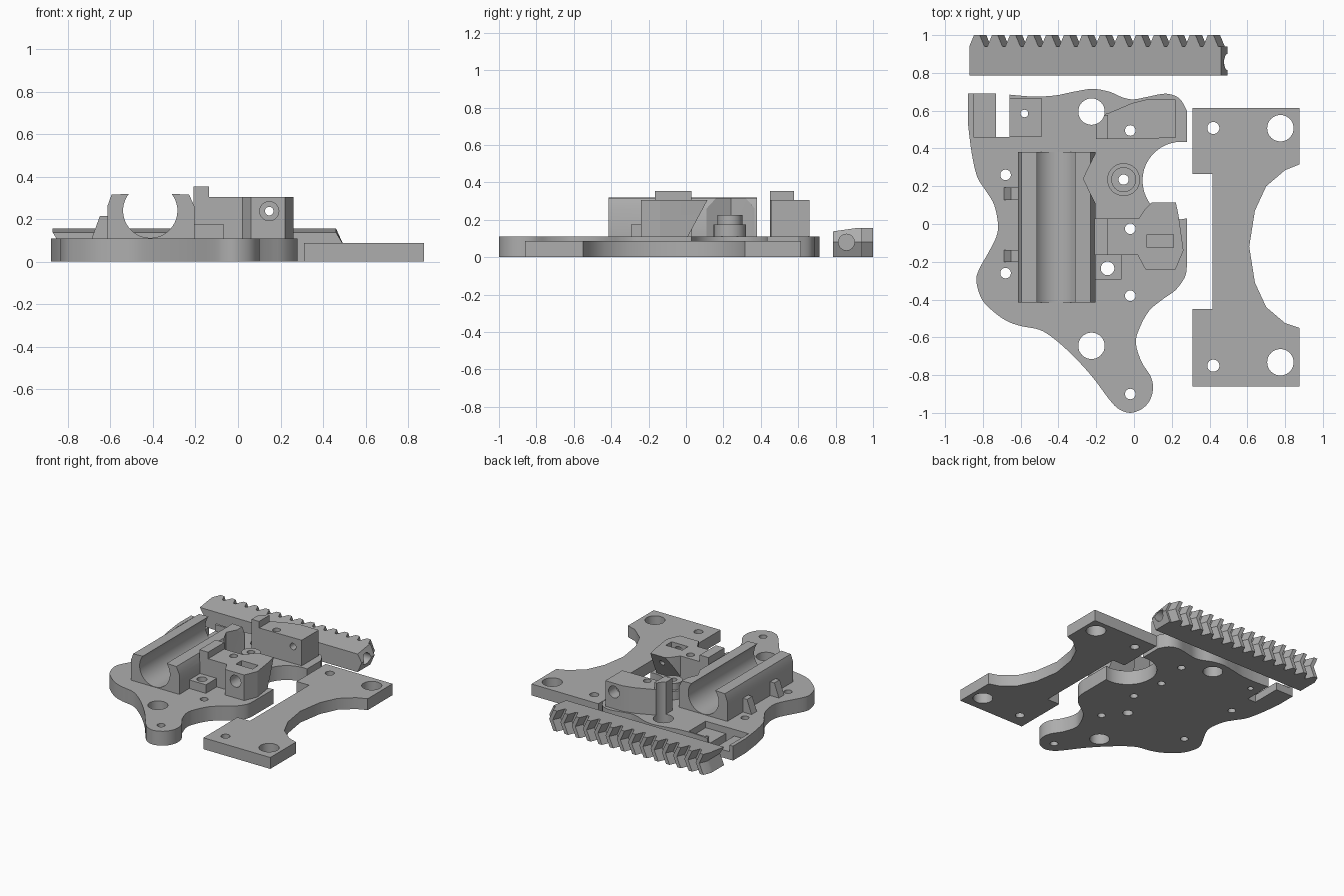
import bpy, bmesh, math
from mathutils import Vector

gray = bpy.data.materials.new("plain gray")
gray.diffuse_color = (0.42, 0.42, 0.42, 1)


def loft(name, rings):
    """Closed solid through a list of matching point rings."""
    bm = bmesh.new()
    vs = [[bm.verts.new(p) for p in r] for r in rings]
    n = len(vs[0])
    bm.faces.new(vs[0][::-1])
    bm.faces.new(vs[-1])
    for a, b in zip(vs, vs[1:]):
        for i in range(n):
            j = (i + 1) % n
            bm.faces.new((a[i], a[j], b[j], b[i]))
    bmesh.ops.recalc_face_normals(bm, faces=bm.faces)
    me = bpy.data.meshes.new(name)
    bm.to_mesh(me)
    bm.free()
    me.materials.append(gray)
    ob = bpy.data.objects.new(name, me)
    bpy.context.collection.objects.link(ob)
    return ob


def prism(name, pts, z0, z1):
    return loft(name, [[(x, y, z) for x, y in pts] for z in (z0, z1)])


def along_y(name, pts, y0, y1):
    return loft(name, [[(x, y, z) for x, z in pts] for y in (y0, y1)])


def along_x(name, pts, x0, x1):
    return loft(name, [[(x, y, z) for y, z in pts] for x in (x0, x1)])


def box(name, x0, x1, y0, y1, z0, z1):
    return prism(name, [(x0, y0), (x1, y0), (x1, y1), (x0, y1)], z0, z1)


def circle(u, v, r, n=32):
    return [(u + r * math.cos(2 * math.pi * i / n),
             v + r * math.sin(2 * math.pi * i / n)) for i in range(n)]


def smooth(pts, steps=4):
    """Curve through the points, ends kept."""
    out = []
    p = [Vector(q) for q in pts]
    p = [p[0]] + p + [p[-1]]
    for a, b, c, d in zip(p, p[1:], p[2:], p[3:]):
        for k in range(steps):
            t = k / steps
            out.append(tuple(0.5 * (2 * b + (c - a) * t + (2 * a - 5 * b + 4 * c - d) * t * t
                                    + (3 * b - a - 3 * c + d) * t ** 3)))
    return out + [tuple(p[-1])]


def modify(ob, other, op):
    m = ob.modifiers.new("bool", 'BOOLEAN')
    m.operation, m.solver, m.object = op, 'EXACT', other
    bpy.context.view_layer.objects.active = ob
    bpy.ops.object.modifier_apply(modifier=m.name)
    bpy.data.objects.remove(other)


def cut(ob, other):
    modify(ob, other, 'DIFFERENCE')


def drill(ob, holes):
    for x, y, r in holes:
        cut(ob, prism("drill", circle(x, y, r), -0.1, 0.6))


# Carriage plate
edge = smooth([(0.28, -0.22), (0.27, -0.28), (0.22, -0.35), (0.15, -0.40), (0.08, -0.46),
               (0.03, -0.55), (0.01, -0.63), (0.04, -0.73), (0.09, -0.81), (0.10, -0.88),
               (0.08, -0.94), (0.04, -0.98), (-0.02, -1.0), (-0.08, -0.98), (-0.13, -0.93),
               (-0.22, -0.81), (-0.32, -0.70), (-0.42, -0.61), (-0.50, -0.56), (-0.60, -0.54),
               (-0.68, -0.51), (-0.76, -0.45), (-0.81, -0.39), (-0.835, -0.30), (-0.82, -0.24),
               (-0.77, -0.15), (-0.73, -0.07), (-0.72, 0.0), (-0.74, 0.10), (-0.78, 0.17),
               (-0.83, 0.25), (-0.86, 0.38), (-0.88, 0.54)])
edge += [(-0.88, 0.69), (-0.73, 0.69), (-0.73, 0.46), (-0.66, 0.46)]
edge += smooth([(-0.66, 0.685), (-0.54, 0.675), (-0.42, 0.68), (-0.32, 0.70), (-0.22, 0.715),
                (-0.13, 0.70), (-0.06, 0.67), (0.0, 0.66), (0.08, 0.675), (0.17, 0.69),
                (0.24, 0.665), (0.28, 0.60)])
edge += [(0.28, 0.433)]
# Round bay in the right edge
for i in range(1, 24):
    a = math.radians(82 + i * 196 / 24)
    edge.append((0.25 + 0.205 * math.cos(a), 0.23 + 0.205 * math.sin(a)))
edge += [(0.28, 0.03)]
plate = prism("carriage_plate", edge, 0, 0.11)
cut(plate, box("pocket", -0.85, -0.49, 0.462, 0.665, 0.06, 0.2))
cut(plate, box("pocket_mouth", -0.85, -0.73, 0.46, 0.8, 0.06, 0.2))
holes = [(-0.225, 0.595, 0.07), (-0.225, -0.645, 0.07), (-0.58, 0.585, 0.02),
         (-0.14, -0.235, 0.036), (-0.055, 0.235, 0.027)]
holes += [(-0.02, y, 0.028) for y in (0.495, -0.025, -0.38, -0.90)]
holes += [(-0.68, y, 0.028) for y in (0.26, -0.26)]
drill(plate, holes)

# Bearing cradle with a round channel
a0, a1 = math.radians(142), math.radians(398)
channel = [(-0.413 + 0.128 * math.cos(a0 + (a1 - a0) * i / 32),
            0.24 + 0.128 * math.sin(a0 + (a1 - a0) * i / 32)) for i in range(33)]
cradle = along_y("bearing_cradle", [(-0.205, 0.105), (-0.205, 0.26), (-0.23, 0.316)]
                 + channel[::-1] + [(-0.595, 0.316), (-0.615, 0.26), (-0.615, 0.105)],
                 -0.415, 0.38)
cut(cradle, prism("relief", [(-0.15, 0.46), (-0.215, 0.35), (-0.268, 0.24), (-0.215, 0.13),
                             (-0.15, 0.0)], 0.112, 0.5))

# Ribs beside the cradle
for y in (0.16, -0.17):
    along_y("cradle_rib", [(-0.69, 0.105), (-0.61, 0.105), (-0.61, 0.215), (-0.65, 0.215)],
            y - 0.032, y + 0.032)

# Front screw block with overhanging nose, raised tab, nut slot
front = prism("front_screw_block",
              [(-0.21, -0.165), (0.02, -0.165), (0.06, -0.24), (0.22, -0.24), (0.262, -0.14),
               (0.235, 0.05), (0.22, 0.12), (0.10, 0.12), (0.06, 0.08), (0.025, 0.03),
               (-0.21, 0.03)], 0.105, 0.305)
modify(front, box("tab", -0.21, -0.137, -0.165, 0.03, 0.2, 0.355), 'UNION')
cut(front, along_x("undercut", [(0.0, 0.09), (0.01, 0.11), (0.115, 0.306), (0.3, 0.306),
                                (0.3, 0.09)], 0.026, 0.5))
cut(front, box("nut_slot", 0.07, 0.21, -0.125, -0.055, 0.17, 0.4))
cut(front, along_y("counterbore", circle(0.147, 0.238, 0.045), -0.4, -0.09))
cut(front, along_y("bore", circle(0.147, 0.238, 0.02), -0.2, 0.3))
drill(front, [(-0.02, -0.025, 0.028)])

# Small drilled step
step = box("drilled_step", -0.205, -0.065, -0.295, -0.16, 0.105, 0.175)
drill(step, [(-0.14, -0.235, 0.036)])

# Back screw block
back = prism("back_screw_block",
             [(-0.20, 0.45), (0.22, 0.455), (0.22, 0.66), (0.07, 0.66), (-0.01, 0.64),
              (-0.14, 0.585), (-0.20, 0.575)], 0.105, 0.305)
modify(back, box("tab", -0.20, -0.137, 0.45, 0.578, 0.2, 0.355), 'UNION')
cut(back, along_y("counterbore", circle(0.147, 0.238, 0.045), 0.57, 0.9))
cut(back, along_y("bore", circle(0.147, 0.238, 0.025), 0.3, 0.9))
drill(back, [(-0.225, 0.595, 0.07), (-0.02, 0.495, 0.028)])

# Stepped round boss
boss = prism("round_boss", circle(-0.055, 0.235, 0.087), 0.105, 0.175)
modify(boss, prism("collar", circle(-0.055, 0.235, 0.066), 0.15, 0.225), 'UNION')
drill(boss, [(-0.055, 0.235, 0.027)])

# Strap plate with waisted side
strap = prism("strap_plate",
              [(0.31, 0.615), (0.31, 0.265), (0.415, 0.265), (0.415, -0.45), (0.31, -0.45),
               (0.31, -0.86), (0.875, -0.86), (0.875, -0.55), (0.80, -0.525), (0.70, -0.44),
               (0.64, -0.31), (0.61, -0.12), (0.64, 0.07), (0.70, 0.20), (0.80, 0.285),
               (0.875, 0.315), (0.875, 0.615)], 0, 0.087)
drill(strap, [(x, y, r) for y in (0.508, -0.75) for x, r in ((0.42, 0.032),)]
      + [(0.775, 0.507, 0.07), (0.775, -0.732, 0.07)])

# Herringbone rack: toothed outline with a chevron shift at mid height
pitch, x0, n = 0.0952, -0.872, 14
teeth = []
for i in range(n):
    x = x0 + i * pitch
    teeth += [(x, 0.94), (x + 0.025, 1.0), (x + 0.055, 1.0), (x + 0.08, 0.94)]
end = x0 + n * pitch
outline = [(end, 0.785), (end, 0.92), (end, 0.94)] + teeth[::-1] + [(x0, 0.92), (x0, 0.785)]
rack = loft("toothed_rack",
            [[(x + s, y, z if y > 0.9 or z < 0.1 else 0.138) for x, y in outline]
             for z, s in ((0, 0), (0.08, 0.035), (0.157, 0))])
cut(rack, along_x("rack_bore", circle(0.858, 0.08, 0.043), 0.25, 0.7))

# Smooth shading with sharp edges kept
bpy.ops.object.select_all(action='DESELECT')
for ob in bpy.context.collection.objects:
    ob.select_set(True)
    bpy.context.view_layer.objects.active = ob
bpy.ops.object.shade_smooth_by_angle(angle=math.radians(25))
